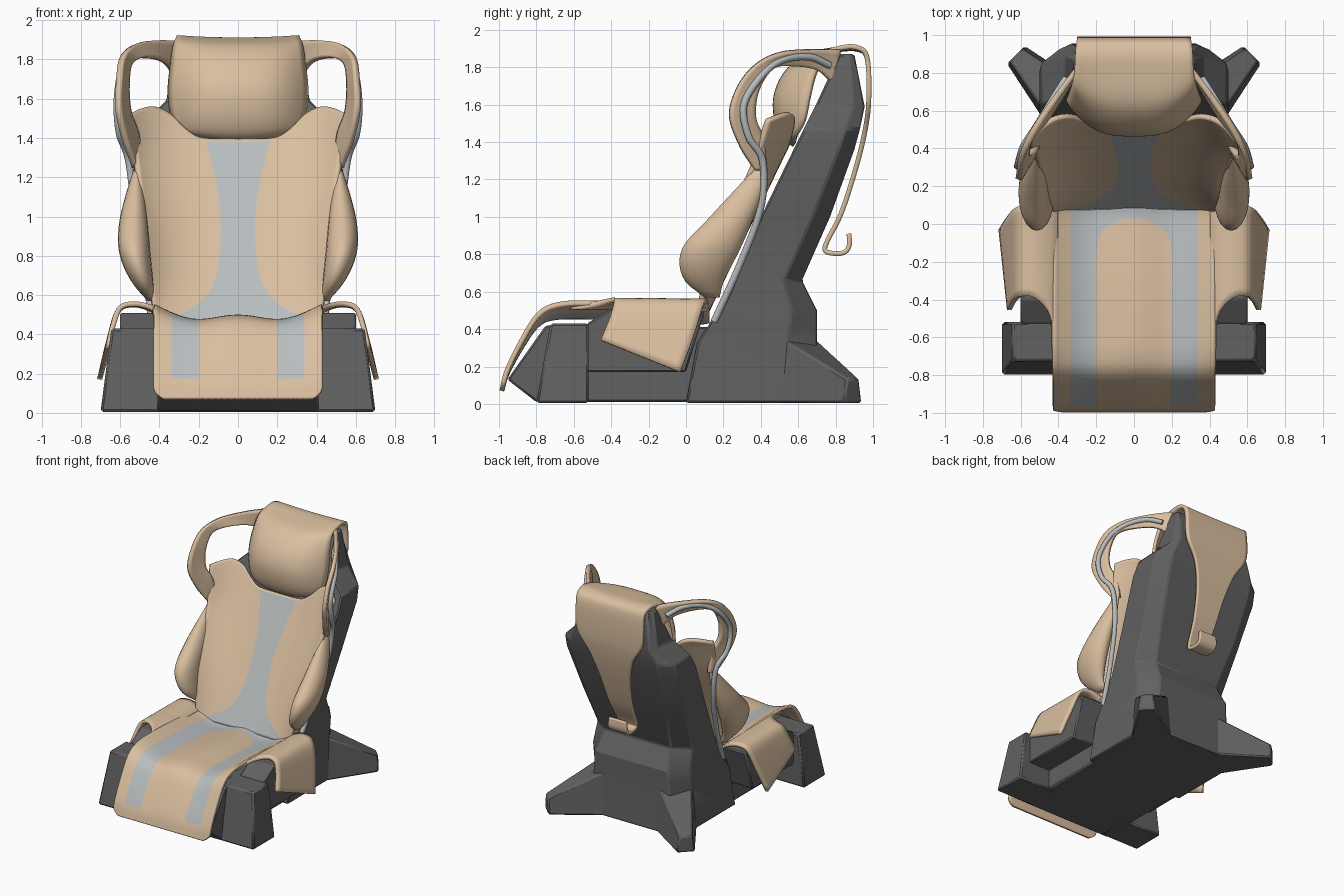
import bpy, bmesh, math
from mathutils import Vector

if "Cube" in bpy.data.objects:
    bpy.data.objects.remove(bpy.data.objects["Cube"])

def material(name, rgb):
    m = bpy.data.materials.new(name)
    m.diffuse_color = (*rgb, 1)
    m.use_nodes = True
    m.node_tree.nodes["Principled BSDF"].inputs["Base Color"].default_value = m.diffuse_color
    return m

TAN = material("tan fabric", (0.70, 0.52, 0.35))
GREY = material("light grey trim", (0.48, 0.51, 0.52))
DARK = material("dark grey plastic", (0.12, 0.12, 0.12))

def interp(t, rows):
    """Smooth interpolation of rows (key, values...) at key t."""
    t = min(max(t, rows[0][0]), rows[-1][0])
    i = 0
    while i < len(rows) - 2 and t > rows[i + 1][0]:
        i += 1
    a, b = rows[i], rows[i + 1]
    p, n = rows[max(i - 1, 0)], rows[min(i + 2, len(rows) - 1)]
    h = b[0] - a[0]
    s = (t - a[0]) / h
    out = []
    for k in range(1, len(a)):
        ma = (b[k] - p[k]) / (b[0] - p[0]) * h
        mb = (n[k] - a[k]) / (n[0] - a[0]) * h
        out.append((2*s**3 - 3*s*s + 1) * a[k] + (s**3 - 2*s*s + s) * ma
                   + (3*s*s - 2*s**3) * b[k] + (s**3 - s*s) * mb)
    return out if len(out) > 1 else out[0]

def path(t, pts):
    """Point at fraction t along evenly keyed points."""
    return interp(t * (len(pts) - 1), [(i, *p) for i, p in enumerate(pts)])

def finish(name, verts, faces, mats, index=None, mirror=False, thick=0, bevel=0, angle=40):
    me = bpy.data.meshes.new(name)
    me.from_pydata(verts, [], faces)
    for m in mats:
        me.materials.append(m)
    if index:
        me.polygons.foreach_set("material_index", index)
    bm = bmesh.new()
    bm.from_mesh(me)
    bmesh.ops.recalc_face_normals(bm, faces=bm.faces)
    bm.to_mesh(me)
    bm.free()
    ob = bpy.data.objects.new(name, me)
    bpy.context.collection.objects.link(ob)
    bpy.ops.object.select_all(action='DESELECT')
    ob.select_set(True)
    bpy.context.view_layer.objects.active = ob
    bpy.ops.object.shade_smooth_by_angle(angle=math.radians(angle))
    if thick:
        md = ob.modifiers.new("thickness", 'SOLIDIFY')
        md.thickness, md.offset = thick, 0
    if bevel:
        md = ob.modifiers.new("soft edges", 'BEVEL')
        md.width, md.segments = bevel, 1
    if mirror:
        ob.modifiers.new("mirror", 'MIRROR')

def sheet(name, nu, nv, fn, u0=-1, pick=None, mirror=False, thick=0.026):
    """Fabric sheet from a surface function; pick(u, co) gives the colour slot."""
    us = [u0 + (1 - u0) * i / nu for i in range(nu + 1)]
    verts = [fn(u, j / nv) for j in range(nv + 1) for u in us]
    faces, idx = [], []
    for j in range(nv):
        for i in range(nu):
            a = j * (nu + 1) + i
            faces.append((a, a + 1, a + nu + 2, a + nu + 1))
            co = [(verts[a][k] + verts[a + nu + 2][k]) / 2 for k in range(3)]
            idx.append(pick((us[i] + us[i + 1]) / 2, co) if pick else 0)
    finish(name, verts, faces, [TAN, GREY] if pick else [TAN], idx, mirror, thick)

def loft(name, rings, mat, **kw):
    """Closed solid through rings of equal vertex count."""
    n = len(rings[0])
    verts = [v for r in rings for v in r]
    faces = [tuple(range(n)), tuple(range(len(verts) - n, len(verts)))]
    for j in range(len(rings) - 1):
        for i in range(n):
            k = (i + 1) % n
            faces.append((j*n + i, j*n + k, (j+1)*n + k, (j+1)*n + i))
    finish(name, verts, faces, [mat], **kw)

def prism(name, profile, x0, x1, **kw):
    loft(name, [[(x, y, z) for y, z in profile] for x in (x0, x1)], DARK, bevel=0.01, angle=25, **kw)

# Back frame: six-sided sections (z, front y, back y, front half width, back half width)
rings = []
for z, yf, yb, wf, wb in [(0.005, 0, .72, .45, .36), (.33, .06, .70, .44, .34), (.42, .12, .70, .44, .33),
                          (.5, .16, .70, .44, .33), (.66, .24, .62, .43, .30), (1.0, .40, .77, .46, .36),
                          (1.36, .575, .90, .50, .39), (1.47, .63, .93, .49, .39), (1.59, .69, .955, .365, .34),
                          (1.87, .82, .90, .32, .28)]:
    ym = yb - 0.25 * (yb - yf)
    rings.append([(-wf, yf, z), (wf, yf, z), (wf, ym, z), (wb, yb, z), (-wb, yb, z), (-wf, ym, z)])
loft("back_frame", rings, DARK, bevel=0.01, angle=25)

# Base under the seat, with front feet
prism("base_core", [(-.8, .01), (-.955, .13), (-.75, .42), (-.4, .43), (.15, .41), (.15, .01)], -.41, .41)
prism("base_shoulder", [(-.53, .17), (-.53, .43), (-.4, .51), (.1, .5), (0, .17)], .385, .60, mirror=True)
loft("front_foot", [[(.34, -.8, .005), (.70, -.8, .005), (.70, -.52, .005), (.34, -.52, .005)],
                    [(.34, -.725, .43), (.645, -.725, .43), (.645, -.52, .43), (.34, -.52, .43)]],
     DARK, mirror=True, bevel=0.012, angle=25)
# Splayed rear legs
rings = []
for cx, cy, wb, wt, h in [(.24, .51, .18, .15, .42), (.625, .895, .068, .045, .135)]:
    rings.append([(cx + s * w * .71, cy - s * w * .71, z)
                  for s, w, z in ((-1, wb, .005), (1, wb, .005), (1, wt, h), (-1, wt, h))])
loft("rear_leg", rings, DARK, mirror=True, bevel=0.012, angle=25)

# Seat cover with two stripes around a rounded tongue
SEAT = [(-.985, .07), (-.955, .17), (-.875, .32), (-.79, .44), (-.69, .482), (-.5, .487),
        (-.3, .48), (-.1, .465), (.04, .455), (.125, .465)]

def seat(u, v):
    y, z = path(v, SEAT)
    c = min(max((y + .2) / .23, 0), 1)
    a = max(.2 * (1 - c**3) ** .5, .015)
    b, w = .34, .43 - .05 * max(0, 1 - v / .06) ** 2
    q = abs(u)
    x = a*q/.3 if q <= .3 else a + (b-a)*(q-.3)/.3 if q <= .6 else b + (w-b)*(q-.6)/.4
    lift = .055 * (x / .43) ** 4 - .025 * math.sin(math.pi * x / .43) ** 2
    return (math.copysign(x, u), y, z + lift * min(1, v * 2))

sheet("seat_cover", 40, 90, seat,
      pick=lambda u, c: int(c[2] > .17 and abs(u) < .6 and (abs(u) > .3 or c[1] > .03)))

# Side flaps draped over the base
FRONT = [(.41, -.62, .515), (.45, -.47, .54), (.53, -.39, .555), (.60, -.385, .535), (.635, -.41, .45), (.66, -.455, .34)]
REAR = [(.41, .12, .505), (.45, .12, .53), (.53, .11, .55), (.61, .09, .52), (.66, .04, .36), (.705, -.03, .17)]
sheet("seat_flap", 24, 12, lambda u, v: tuple(
    a + (b - a) * v for a, b in zip(path(u, FRONT), path(u, REAR))), u0=0, mirror=True)

# Back cover with a waisted centre stripe
STRIPE = [(.46, .34), (.49, .31), (.54, .22), (.62, .14), (.75, .10), (.95, .088), (1.1, .10), (1.25, .13), (1.39, .168)]
WIDTH = [(.46, .42), (.6, .44), (.8, .465), (1.25, .52), (1.55, .56)]
TOP = [(0, 1.39), (.2, 1.40), (.28, 1.45), (.35, 1.52), (.43, 1.555), (.5, 1.545), (.56, 1.52)]
CURL = [(.46, .03), (.8, .13), (1.25, .13), (1.5, .17), (1.56, .17)]

def back(u, v):
    def spread(s, w):
        q = abs(u)
        return s*q/.3 if q <= .3 else s + (w-s)*(q-.3)/.7
    z = .45 + v * (interp(spread(.168, .56), TOP) - .45)
    w = interp(z, WIDTH)
    x = spread(interp(z, STRIPE), w)
    y = .13 + (z - .44) * .4825 - .045 - interp(z, CURL) * (x / w) ** 3.5
    return (math.copysign(x, u), y, z)

sheet("back_cover", 60, 60, back, pick=lambda u, c: int(abs(u) < .3 and c[2] < 1.375))

# Padded side bolsters (z, front y, rear y, inner x, outer x)
BOLSTER = [(.57, .10, .18, .42, .46), (.65, 0, .20, .43, .53), (.75, -.035, .25, .44, .585), (.85, -.01, .30, .45, .61),
           (.97, .10, .35, .46, .605), (1.1, .22, .40, .475, .575), (1.26, .37, .44, .505, .525)]
rings = []
for j in range(25):
    z = .57 + .69 * j / 24
    yf, yb, xi, xo = interp(z, BOLSTER)
    rings.append([((xi+xo)/2 + (xo-xi)/2 * math.cos(k*math.pi/10),
                   (yf+yb)/2 + (yb-yf)/2 * math.sin(k*math.pi/10), z) for k in range(20)])
loft("side_bolster", rings, TAN, mirror=True, angle=60)

# Headrest pillow running over the top into a rear tongue and hook (y, z, half width, bulge)
HEAD = [(.58, 1.385, .19, .01), (.52, 1.43, .28, .08), (.485, 1.52, .335, .15), (.48, 1.64, .348, .18),
        (.53, 1.76, .338, .16), (.64, 1.86, .325, .10), (.80, 1.892, .315, .02), (.92, 1.895, .31, 0),
        (.97, 1.84, .30, 0), (.977, 1.62, .29, 0), (.955, 1.45, .19, 0), (.905, 1.25, .13, 0),
        (.83, 1.02, .10, 0), (.755, .87, .085, 0), (.745, .82, .08, 0), (.79, .805, .08, 0),
        (.845, .81, .08, 0), (.872, .845, .08, 0), (.872, .91, .075, 0)]

def head(u, v):
    y, z, w, b = path(v, HEAD)
    crown = .012 * u * u * max(0, 1 - abs(v - .36) * 8)
    return (u * w, y + b * abs(u) ** 3, z + .03 * u * u * max(0, 1 - v * 9) + crown)

sheet("headrest", 24, 108, head)

# Side loops beside the headrest, bending forward and down
OUTER = [(.30, .82, 1.895), (.42, .66, 1.895), (.53, .50, 1.875), (.59, .37, 1.81), (.607, .275, 1.69),
         (.61, .235, 1.54), (.575, .29, 1.38), (.525, .37, 1.25)]
INNER = [(.31, .80, 1.70), (.37, .70, 1.785), (.46, .56, 1.81), (.545, .455, 1.785), (.565, .385, 1.67),
         (.555, .37, 1.535), (.515, .41, 1.42), (.50, .43, 1.25)]
sheet("side_loop", 6, 60, lambda u, v: tuple(
    a + (b - a) * u for a, b in zip(path(v, OUTER), path(v, INNER))), u0=0, mirror=True, thick=.03)

# Grey piping tube down each side
TUBE = [(.36, .77, 1.81), (.43, .66, 1.855), (.515, .52, 1.84), (.585, .41, 1.76), (.615, .31, 1.60),
        (.605, .335, 1.43), (.56, .41, 1.30), (.525, .40, 1.05), (.475, .29, .75), (.435, .15, .44)]
rings = []
for i in range(61):
    p = Vector(path(i / 60, TUBE))
    d = Vector(path(min(1, i / 60 + .01), TUBE)) - Vector(path(max(0, i / 60 - .01), TUBE))
    n = d.cross(Vector((1, 0, 0))).normalized()
    m = d.cross(n).normalized()
    rings.append([tuple(p + .019 * (n * math.cos(k * math.pi / 5) + m * math.sin(k * math.pi / 5))) for k in range(10)])
loft("side_piping", rings, GREY, mirror=True, angle=50)
